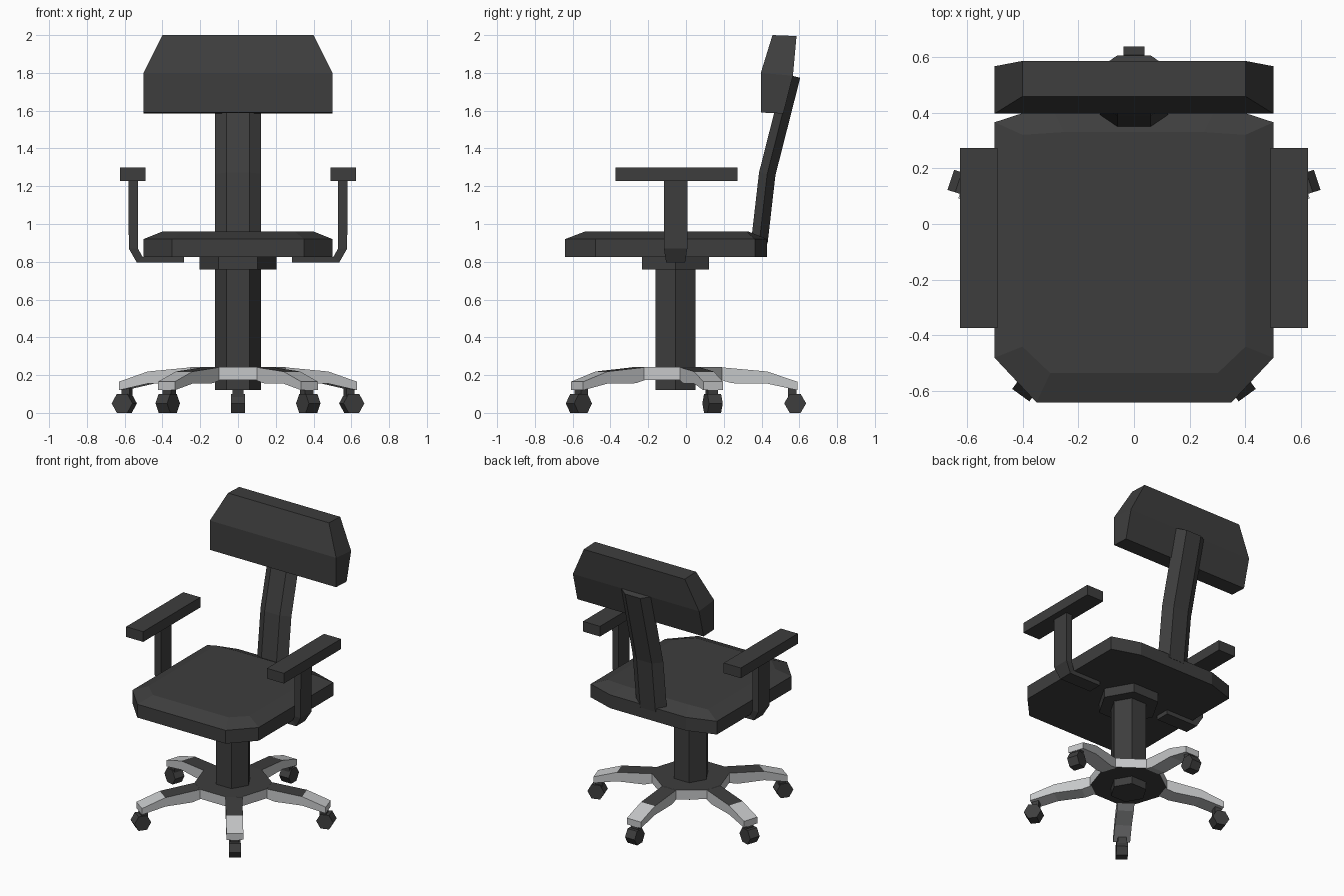
import bpy, bmesh, math
from mathutils import Vector, Matrix

if "Cube" in bpy.data.objects:
    bpy.data.objects.remove(bpy.data.objects["Cube"])


def material(name, rgb):
    m = bpy.data.materials.new(name)
    m.diffuse_color = (*rgb, 1)
    m.use_nodes = True
    m.node_tree.nodes["Principled BSDF"].inputs["Base Color"].default_value = m.diffuse_color
    return m


DARK = material("charcoal", (0.048, 0.048, 0.048))
SILVER = material("silver", (0.56, 0.57, 0.58))
CY = -0.055  # y of the central column


def loft(name, rings, mats=(DARK,), matrix=None, rule=None):
    """Skin a stack of equal-length rings and cap both ends."""
    bm = bmesh.new()
    vs = [[bm.verts.new(p) for p in ring] for ring in rings]
    n = len(vs[0])
    for a, b in zip(vs, vs[1:]):
        for i in range(n):
            j = (i + 1) % n
            bm.faces.new((a[i], a[j], b[j], b[i]))
    bm.faces.new(vs[0][::-1])
    bm.faces.new(vs[-1])
    bmesh.ops.recalc_face_normals(bm, faces=bm.faces)
    bm.normal_update()
    if rule:
        for f in bm.faces:
            f.material_index = rule(f)
    if matrix:
        bm.transform(matrix)
    me = bpy.data.meshes.new(name)
    bm.to_mesh(me)
    bm.free()
    for m in mats:
        me.materials.append(m)
    ob = bpy.data.objects.new(name, me)
    bpy.context.collection.objects.link(ob)
    return ob


def box(name, x0, x1, y0, y1, z0, z1, **kw):
    return loft(name, [[(x0, y0, z), (x1, y0, z), (x1, y1, z), (x0, y1, z)]
                       for z in (z0, z1)], **kw)


def hexagon(r, z):
    return [(r * math.cos(k * math.pi / 3), CY + r * math.sin(k * math.pi / 3), z)
            for k in range(6)]


def seat_ring(z, side, front, back, xf, yf, xb, yb):
    half = [(xf, front), (side, yf), (side, yb), (xb, back)]
    return [(x, y, z) for x, y in half] + [(-x, y, z) for x, y in half[::-1]]


# Seat cushion with chamfered corners and bevelled top
rim = (0.5, -0.64, 0.43, 0.35, -0.48, 0.30, 0.365)
loft("seat", [seat_ring(0.825, *rim), seat_ring(0.92, *rim),
              seat_ring(0.96, 0.40, -0.535, 0.33, 0.30, -0.44, 0.25, 0.32)])

# Central column and mounting plate
loft("column", [hexagon(0.122, 0.12), hexagon(0.122, 0.80)])
loft("seat_mount", [hexagon(0.204, 0.76), hexagon(0.204, 0.83)])

# Backrest post: flattened hexagon swept along a bent path
rings = []
for (y, z), tilt in (((0.388, 0.90), 0.10), ((0.43, 1.265), 0.17), ((0.562, 1.785), 0.25)):
    d = Vector((0, math.cos(tilt), -math.sin(tilt)))
    rings.append([Vector((x, y, z)) + d * t for x, t in
                  ((0.122, 0), (0.06, 0.044), (-0.06, 0.044),
                   (-0.122, 0), (-0.06, -0.044), (0.06, -0.044))])
loft("backrest_post", rings)

# Backrest cushion
loft("backrest", [[(-w, a, z), (w, a, z), (w, b, zb), (-w, b, zb)] for w, a, b, z, zb in
                  ((0.5, 0.396, 0.515, 1.59, 1.585), (0.5, 0.396, 0.566, 1.80, 1.785),
                   (0.4, 0.458, 0.585, 2.0, 1.995))])

# Armrests: pad on a bent bracket
for s, side in ((1, "right"), (-1, "left")):
    box(f"armrest_pad_{side}", s * 0.49, s * 0.625, -0.373, 0.273, 1.227, 1.30)
    path = (((0.58, 1.24), (0.53, 1.24), 0.062), ((0.578, 0.87), (0.53, 0.87), 0.062),
            ((0.535, 0.795), (0.505, 0.826), 0.05), ((0.285, 0.795), (0.285, 0.826), 0.05))
    loft(f"armrest_bracket_{side}",
         [[(s * o[0], CY - w, o[1]), (s * o[0], CY + w, o[1]),
           (s * i[0], CY + w, i[1]), (s * i[0], CY - w, i[1])] for o, i, w in path])

# Base hub: ten sides, dark top and bottom, silver rim
hub = []
for k in range(5):
    rot = Matrix.Rotation(math.radians(72 * k), 3, 'Z')
    hub += [rot @ Vector((x, -0.231, 0)) for x in (-0.1, 0.1)]
loft("base_hub", [[v + Vector((0, CY, z)) for v in hub] for z in (0.175, 0.242)],
     mats=(DARK, SILVER), rule=lambda f: 0 if abs(f.normal.z) > 0.5 else 1)


# Five legs with castors, modelled along +y and rotated round the column
def leg_colour(f):
    return 0 if f.normal.z > 0.5 and f.calc_center_median().y < 0.45 else 1


LEG = ((0.235, 0.242, 0.175), (0.30, 0.236, 0.157), (0.485, 0.219, 0.155), (0.645, 0.165, 0.12))
for k in range(5):
    M = Matrix.Translation((0, CY, 0)) @ Matrix.Rotation(math.radians(72 * k), 4, 'Z')
    loft(f"base_leg_{k + 1}", [[(-0.055, r, b), (0.055, r, b), (0.055, r, t), (-0.055, r, t)]
                               for r, t, b in LEG],
         mats=(DARK, SILVER), matrix=M, rule=leg_colour)
    box(f"castor_stem_{k + 1}", -0.028, 0.028, 0.595, 0.64, 0.07, 0.135, matrix=M)
    loft(f"castor_wheel_{k + 1}",
         [[(x, 0.633 + 0.058 * math.cos(a * math.pi / 3), 0.0503 + 0.058 * math.sin(a * math.pi / 3))
           for a in range(6)] for x in (-0.038, 0.038)], matrix=M)
